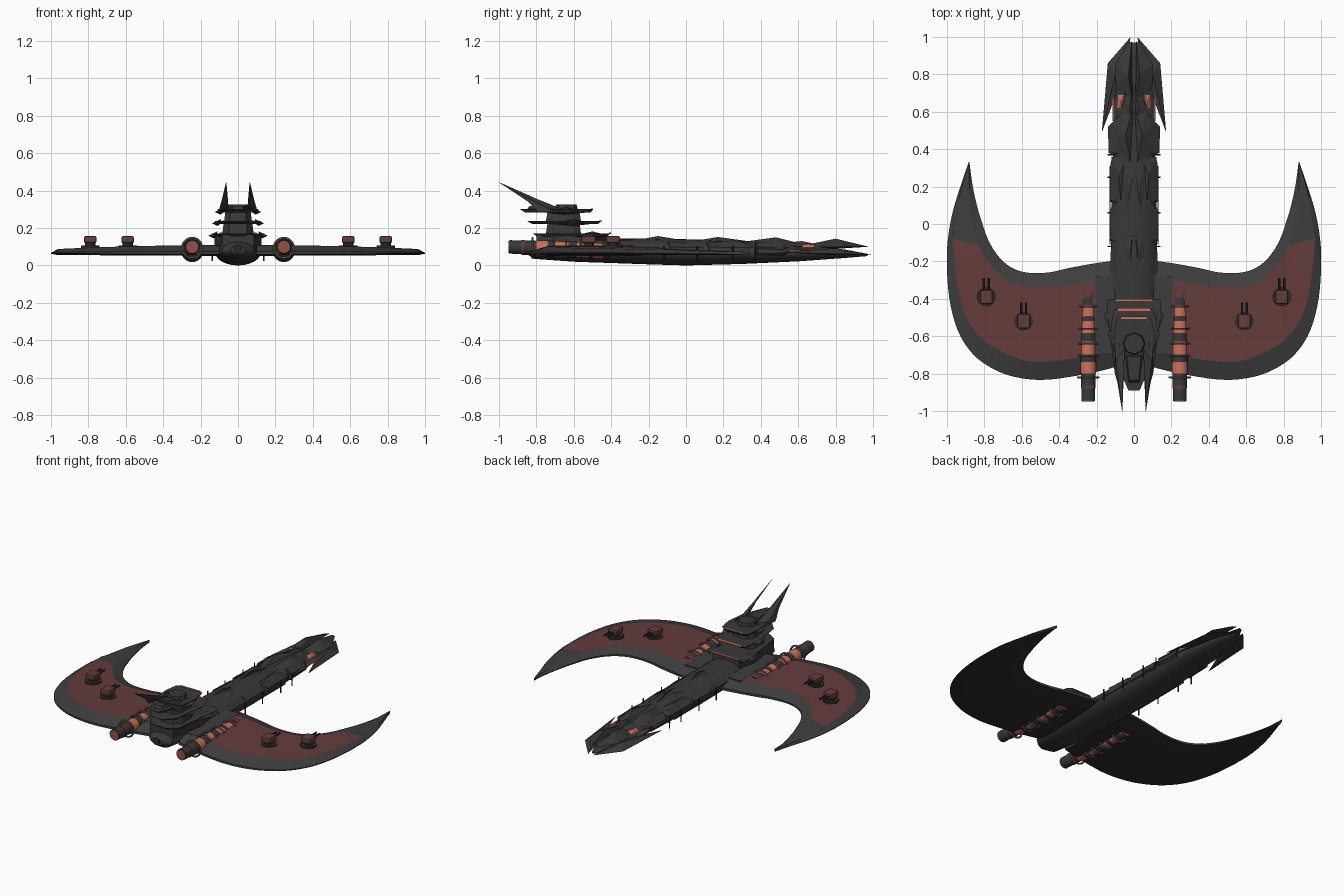
import bpy, bmesh, math
from mathutils import Vector, Matrix

if "Cube" in bpy.data.objects:
    bpy.data.objects.remove(bpy.data.objects["Cube"])


def material(name, r, g, b):
    m = bpy.data.materials.new(name)
    m.diffuse_color = (r, g, b, 1)
    m.use_nodes = True
    m.node_tree.nodes["Principled BSDF"].inputs["Base Color"].default_value = m.diffuse_color
    return m


HULL = material("charcoal hull", 0.04, 0.04, 0.04)
RIM = material("wing rim grey", 0.048, 0.048, 0.048)
UNDER = material("wing underside", 0.027, 0.027, 0.027)
RED = material("dull red panel", 0.13, 0.045, 0.045)
SALMON = material("glowing salmon", 0.6, 0.16, 0.1)
RUST = material("exhaust rust", 0.3, 0.08, 0.055)
DARK = material("near black", 0.024, 0.024, 0.024)
METAL = material("ring metal", 0.17, 0.15, 0.13)


def finish(name, bm, mats, mirror=False, smooth=False):
    bmesh.ops.recalc_face_normals(bm, faces=bm.faces)
    me = bpy.data.meshes.new(name)
    bm.to_mesh(me)
    bm.free()
    for m in mats:
        me.materials.append(m)
    ob = bpy.data.objects.new(name, me)
    bpy.context.collection.objects.link(ob)
    if mirror:
        ob.modifiers.new("mirror", 'MIRROR').use_mirror_merge = False
    if smooth:
        bpy.ops.object.select_all(action='DESELECT')
        ob.select_set(True)
        bpy.context.view_layer.objects.active = ob
        bpy.ops.object.shade_smooth_by_angle(angle=math.radians(35))
    return ob


def loft(name, rings, mat, mirror=False, smooth=False):
    bm = bmesh.new()
    vs = [[bm.verts.new(p) for p in r] for r in rings]
    n = len(vs[0])
    for a, b in zip(vs, vs[1:]):
        for i in range(n):
            bm.faces.new((a[i], a[(i + 1) % n], b[(i + 1) % n], b[i]))
    bm.faces.new(vs[0])
    bm.faces.new(vs[-1])
    return finish(name, bm, [mat], mirror, smooth)


def prism(name, outline, z0, z1, mat, mirror=False, low=1.0, high=1.0, cy=0.0):
    ring = lambda z, k: [(x * k, cy + (y - cy) * k, z) for x, y in outline]
    return loft(name, [ring(z0, low), ring(z1, high)], mat, mirror)


def shard(name, outline, apex, mat=HULL, mirror=True):
    """Faceted plate: 3D rim, raised apex and a flat underside"""
    bm = bmesh.new()
    vs = [bm.verts.new(p) for p in outline]
    top = bm.verts.new(apex)
    low = bm.verts.new(sum((Vector(p) for p in outline), Vector()) / len(vs) - Vector((0, 0, 0.012)))
    for i, v in enumerate(vs):
        w = vs[(i + 1) % len(vs)]
        bm.faces.new((v, w, top))
        bm.faces.new((w, v, low))
    return finish(name, bm, [mat], mirror)


def rod(name, p0, p1, r, mat, mirror=True, r2=None, sides=16):
    p0, p1 = Vector(p0), Vector(p1)
    d = p1 - p0
    bm = bmesh.new()
    M = Matrix.Translation((p0 + p1) / 2) @ d.to_track_quat('Z', 'Y').to_matrix().to_4x4()
    bmesh.ops.create_cone(bm, cap_ends=True, segments=sides, radius1=r,
                          radius2=r if r2 is None else r2, depth=d.length, matrix=M)
    return finish(name, bm, [mat], mirror, sides > 8)


def box(name, c, s, mat, mirror=True, bevel=0.0):
    bm = bmesh.new()
    bmesh.ops.create_cube(bm, size=1, matrix=Matrix.Translation(c) @ Matrix.Diagonal((*s, 1)))
    if bevel:
        bmesh.ops.bevel(bm, geom=bm.edges[:], offset=bevel, segments=2, affect='EDGES', profile=0.5)
    return finish(name, bm, [mat], mirror)


# Main hull: rounded loft along y
stations = [(-0.85, .04, .06, .105), (-0.81, .085, .035, .125), (-0.6, .115, .02, .14), (-0.2, .125, .006, .145),
            (0, .122, 0, .14), (0.3, .115, .008, .133), (0.6, .1, .022, .11), (0.85, .065, .04, .085), (0.97, .012, .05, .062)]
rings = []
for y, w, b, t in stations:
    rings.append([(w * math.cos(a), y, (b + t) / 2 + (t - b) / 2 * math.sin(a))
                  for a in (2 * math.pi * i / 24 for i in range(24))])
loft("main_hull", rings, HULL, smooth=True)
rod("tail_port", (0, -0.86, .088), (0, -0.84, .088), .022, DARK, False)

# Crescent wing: columns of inner edge, panel inner, panel outer, outer edge
cols = [(.10, -.195, .10, -.29, .10, -.68, .10, -.765), (.22, -.212, .22, -.305, .20, -.695, .20, -.79),
        (.35, -.236, .35, -.325, .33, -.72, .33, -.815), (.45, -.258, .44, -.337, .45, -.735, .46, -.832),
        (.55, -.262, .55, -.338, .57, -.733, .58, -.828), (.63, -.245, .645, -.32, .69, -.69, .71, -.795),
        (.70, -.20, .71, -.28, .80, -.625, .838, -.718), (.755, -.13, .765, -.22, .885, -.52, .928, -.60),
        (.79, -.06, .805, -.165, .938, -.36, .98, -.44), (.81, 0, .83, -.115, .968, -.08, 1.0, -.25),
        (.835, .08, .87, .02, .955, .0, .995, -.08), (.862, .2, .88, .18, .935, .14, .96, .10),
        (.88, .33, .881, .331, .883, .331, .884, .33)]
STEP = 4


def spline(i, t):
    a, b, c, d = (cols[min(max(j, 0), len(cols) - 1)] for j in (i - 1, i, i + 1, i + 2))
    return [0.5 * (2 * q + (r - p) * t + (2 * p - 5 * q + 4 * r - s) * t * t + (3 * q - p - 3 * r + s) * t ** 3)
            for p, q, r, s in zip(a, b, c, d)]


fine = [spline(i, k / STEP) for i in range(len(cols) - 1) for k in range(STEP)] + [list(cols[-1])]
bm = bmesh.new()
rows = []
for n, c in enumerate(fine):
    fade = 1 - max(0, n / (len(fine) - 1) - 0.7) * 1.8
    pts = [(min(c[j], 1.0), c[j + 1]) for j in (0, 2, 4, 6)]
    zb = lambda x: 0.05 + 0.006 * x
    zt = lambda x: zb(x) + (0.058 - 0.028 * x * x) * fade
    top = [(x, y, zt(x) if k in (1, 2) else zb(x) + 0.42 * (zt(x) - zb(x))) for k, (x, y) in enumerate(pts)]
    bot = [(x, y, zb(x) + (0 if k in (1, 2) else 0.008 * fade)) for k, (x, y) in enumerate(pts)]
    rows.append([bm.verts.new(p) for p in top + bot[::-1]])
for n, (a, b) in enumerate(zip(rows, rows[1:])):
    for i in range(8):
        f = bm.faces.new((a[i], a[(i + 1) % 8], b[(i + 1) % 8], b[i]))
        f.material_index = 1 if i == 1 and n < 9 * STEP else 2 if i in (4, 5, 6) else 0
bm.faces.new(rows[0])
bm.faces.new(rows[-1])
finish("crescent_wing", bm, [RIM, RED, UNDER], True)
# Grey strip of bare wing between panel and hull
box("wing_root_plate", (.155, -.485, .1), (.1, .41, .018), RIM)

# Twin-barrel turrets on the wings
for n, (x, y) in enumerate([(.59, -.52), (.79, -.39)]):
    rod(f"turret_base_{n}", (x, y, .08), (x, y, .106), .05, DARK, sides=24)
    rod(f"turret_neck_{n}", (x, y, .1), (x, y, .125), .028, DARK)
    box(f"turret_house_{n}", (x, y, .138), (.066, .075, .038), RED, bevel=.008)
    for dx in (-.013, .013):
        rod(f"turret_barrel_{n}", (x + dx, y + .02, .138), (x + dx, y + .1, .138), .006, DARK, sides=8)

# Engines: banded tubes with rings, tilted nose down through the wing
EX = .245
ez = lambda y: .073 + (-.36 - y) * .045
bands = [(-.945, -.88, .036, HULL), (-.88, -.865, .039, RED), (-.865, -.8, .039, HULL), (-.8, -.74, .042, SALMON),
         (-.74, -.7, .044, HULL), (-.7, -.63, .042, SALMON), (-.63, -.585, .044, HULL), (-.585, -.52, .042, SALMON),
         (-.52, -.495, .044, HULL), (-.495, -.435, .042, SALMON), (-.435, -.395, .04, HULL), (-.395, -.365, .042, RED)]
for y0, y1, r, m in bands:
    rod("engine_band", (EX, y0, ez(y0)), (EX, y1, ez(y1)), r, m, sides=20)
rod("engine_exhaust", (EX, -.948, ez(-.94)), (EX, -.935, ez(-.94)), .032, RUST)
for y in (-.82, -.705, -.64, -.56, -.44):
    bpy.ops.mesh.primitive_torus_add(major_segments=28, minor_segments=6, major_radius=.053, minor_radius=.006)
    ring = bpy.context.object
    ring.name = "engine_ring"
    ring.data.transform(Matrix.Translation((EX, y, ez(y))) @ Matrix.Rotation(math.pi / 2, 4, 'X'))
    ring.data.materials.append(METAL)
    ring.modifiers.new("mirror", 'MIRROR')
    rod("engine_ring_brace", (EX - .06, y, ez(y)), (EX + .06, y, ez(y)), .004, METAL, sides=6)


# Tower: stacked swept decks with glowing steps
def sym(half):
    return half + [(-x, y) for x, y in reversed(half)]


prism("tower_plinth", sym([(.1, -.42), (.125, -.55), (.085, -.8)]), .1, .165, HULL)
decks = [([(.1, -.4), (.14, -.4), (.145, -.46), (.105, -.78), (.04, -.82)], .155, .172, .01),
         ([(.085, -.45), (.11, -.46), (.125, -.56), (.1, -.78), (.035, -.85)], .222, .238, .016),
         ([(.07, -.495), (.095, -.51), (.11, -.6), (.095, -.74), (.03, -.89)], .282, .302, .01)]
for n, (half, z0, z1, glow) in enumerate(decks):
    prism(f"tower_deck_{n}", sym(half), z0, z1, HULL, low=.88, cy=-.62)
    w, y = half[0]
    box(f"deck_glow_{n}", (0, y - .007, z1), (2 * w, glow, .007), SALMON, False)
    # Sharp wing tips on each deck
    tx, ty = half[2]
    shard(f"deck_spur_{n}", [(tx - .03, ty + .06, z0), (tx + .014, ty - .03, z0 + .004), (tx - .03, ty - .15, z0)],
          (tx - .035, ty - .04, z1 + .01))
for z0, z1, w in ((.16, .225, .085), (.23, .285, .075)):
    prism("tower_core", sym([(w * .7, -.56), (w, -.6), (w, -.7), (w * .6, -.75)]), z0, z1, HULL, high=.9, cy=-.65)
rod("tower_cap", (0, -.64, .295), (0, -.64, .325), .062, HULL, False, .055, 8)
prism("tower_tail_ridge", sym([(.045, -.7), (.03, -.85)]), .3, .318, HULL, high=.85, cy=-.75)
# Swept horns
loft("tower_horn", [[(.05, -.66, .30), (.1, -.7, .285), (.105, -.79, .285), (.06, -.76, .315)],
                    [(.055, -.82, .365), (.085, -.82, .345), (.088, -.85, .345), (.06, -.84, .375)],
                    [(.062, -.998, .444), (.064, -.998, .443), (.064, -1, .444), (.062, -1, .445)]], HULL, True)

# Spine armour shards
shard("rear_spine", [(.004, -.02, .135), (.05, -.08, .135), (.055, -.16, .138), (.02, -.24, .14)], (.02, -.15, .157))
shard("mid_spine", [(.003, .33, .13), (.05, .3, .125), (.055, .18, .13), (.035, .07, .135)], (.02, .17, .152))
shard("mid_shoulder", [(.04, .35, .12), (.12, .36, .095), (.122, .22, .1), (.07, .12, .125)], (.08, .26, .133))
shard("neck_plate", [(.004, .62, .115), (.06, .6, .11), (.14, .52, .085), (.135, .38, .09), (.02, .33, .13)],
      (.045, .48, .15))
shard("neck_front", [(.004, .74, .105), (.05, .68, .1), (.075, .58, .1), (.01, .52, .12)], (.025, .62, .13))
# Head: upper crest, cheek blade and lower jaw with a split nose
shard("head_crest", [(.012, .975, .1), (.035, .965, .1), (.1, .85, .1), (.1, .74, .098), (.05, .68, .1),
                     (.008, .64, .11)], (.03, .8, .143))
shard("cheek_blade", [(.018, 1.0, .055), (.14, .86, .06), (.172, .49, .07), (.1, .68, .08), (.05, .82, .075)],
      (.1, .8, .092))
shard("head_core", [(.005, .93, .06), (.05, .9, .06), (.115, .72, .07), (.115, .55, .08), (.005, .55, .09)],
      (.05, .7, .108))
shard("eye", [(.055, .69, .11), (.085, .69, .095), (.09, .62, .095), (.066, .62, .11)], (.072, .655, .114), SALMON)

# Side armour plates with thin red strips below
box("side_strip", (.129, .1, .062), (.006, .42, .009), RED)
box("head_strip", (.113, .61, .078), (.006, .12, .01), SALMON)
for y0, y1 in ((-.36, -.14), (-.1, .09), (.11, .34), (.37, .54)):
    loft("side_plate", [[(.1, y0, .05), (.13, y0 + .01, .065), (.13, y0 + .02, .098), (.09, y0, .125)],
                        [(.1, y1 - .02, .05), (.124, y1, .065), (.124, y1, .095), (.085, y1 - .02, .12)]], HULL, True)

# Small antenna pegs along the flanks
for y in (-.62, -.4, -.12, .06, .25, .37):
    rod("peg_arm", (.1, y, .065), (.142, y, .065), .004, DARK, sides=6)
    rod("peg_mast", (.138, y, .025), (.138, y, .105), .004, DARK, sides=6)
